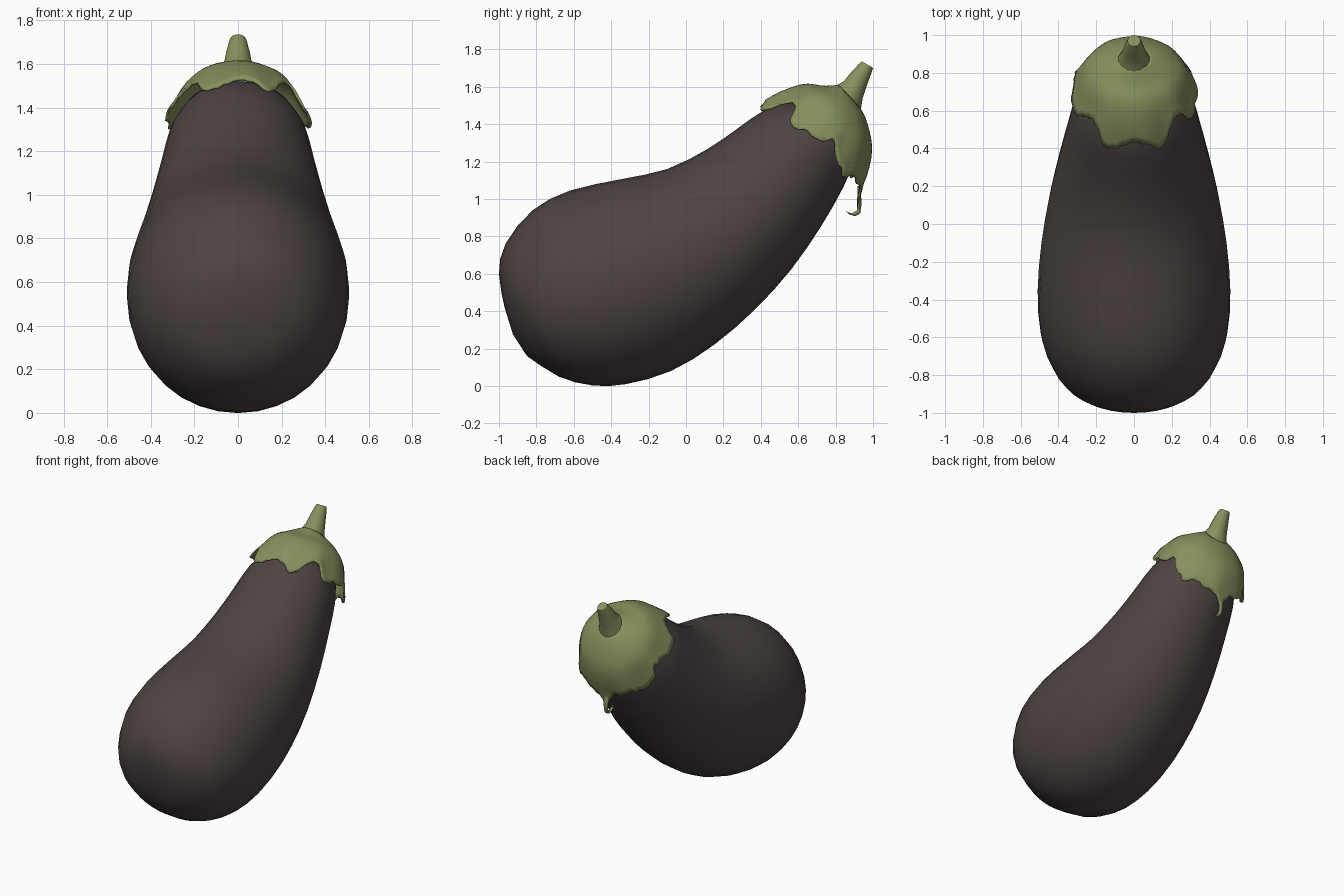
import bpy, bmesh, math, random
from mathutils import Vector

if "Cube" in bpy.data.objects:
    bpy.data.objects.remove(bpy.data.objects["Cube"])

random.seed(4)


def material(name, rgb):
    m = bpy.data.materials.new(name)
    m.diffuse_color = (*rgb, 1)
    m.use_nodes = True
    m.node_tree.nodes["Principled BSDF"].inputs["Base Color"].default_value = m.diffuse_color
    return m


purple = material("dark aubergine skin", (0.075, 0.058, 0.056))
green = material("leaf green", (0.24, 0.28, 0.11))


def section_point(sec, a, scale=1.0):
    """Sheared ellipse: upper (y,z), lower (y,z), half width."""
    uy, uz, ly, lz, w = sec
    c = Vector((0, (uy + ly) / 2, (uz + lz) / 2))
    up = Vector((0, uy, uz)) - c
    return c + (up * math.cos(a) + Vector((w, 0, 0)) * math.sin(a)) * scale


def sample(secs, t):
    """Catmull-Rom interpolation between the sections."""
    i = min(int(t), len(secs) - 2)
    f = t - i
    p = [secs[max(0, min(len(secs) - 1, k))] for k in range(i - 1, i + 3)]
    return [0.5 * (2 * b + (c - a) * f + (2 * a - 5 * b + 4 * c - d) * f * f
                   + (3 * b - a - 3 * c + d) * f ** 3) for a, b, c, d in zip(*p)]


def skin(name, rows, mat, start=None, end=None, angle=60):
    bm = bmesh.new()
    rings = [[bm.verts.new(p) for p in r] for r in rows]
    n = len(rings[0])
    for r0, r1 in zip(rings, rings[1:]):
        for j in range(n):
            bm.faces.new((r0[j], r0[(j + 1) % n], r1[(j + 1) % n], r1[j]))
    for pole, ring in ((start, rings[0]), (end, rings[-1])):
        if pole:
            v = bm.verts.new(pole)
            for j in range(n):
                bm.faces.new((v, ring[j], ring[(j + 1) % n]))
    bmesh.ops.recalc_face_normals(bm, faces=bm.faces)
    me = bpy.data.meshes.new(name)
    bm.to_mesh(me)
    bm.free()
    me.materials.append(mat)
    ob = bpy.data.objects.new(name, me)
    bpy.context.collection.objects.link(ob)
    bpy.ops.object.select_all(action='DESELECT')
    ob.select_set(True)
    bpy.context.view_layer.objects.active = ob
    bpy.ops.object.shade_smooth_by_angle(angle=math.radians(angle))
    return ob


def angles(n):
    return [2 * math.pi * j / n for j in range(n)]


# Fruit body, from the blossom end to the neck
body = [
    (-0.97, 0.42, -0.85, 0.16, 0.17),
    (-1.00, 0.60, -0.68, 0.05, 0.33),
    (-0.965, 0.76, -0.50, 0.003, 0.43),
    (-0.82, 0.94, -0.32, 0.01, 0.495),
    (-0.62, 1.045, -0.08, 0.08, 0.51),
    (-0.35, 1.105, 0.15, 0.22, 0.49),
    (-0.10, 1.16, 0.37, 0.41, 0.45),
    (0.12, 1.27, 0.56, 0.62, 0.40),
    (0.28, 1.38, 0.72, 0.85, 0.355),
    (0.42, 1.475, 0.84, 1.06, 0.315),
    (0.56, 1.52, 0.91, 1.22, 0.25),
]
skin("fruit_body",
     [[section_point(sample(body, k / 2), a) for a in angles(32)]
      for k in range(2 * len(body) - 1)],
     purple, (0, -0.925, 0.275), (0, 0.80, 1.44))

# Calyx: leafy cap whose ragged length varies with the angle from the top
cap = [
    (0.82, 1.61, 0.93, 1.49, 0.08),
    (0.74, 1.605, 0.965, 1.42, 0.17),
    (0.63, 1.615, 0.995, 1.28, 0.255),
    (0.50, 1.57, 0.975, 1.15, 0.30),
    (0.40, 1.51, 0.935, 1.05, 0.33),
    (0.33, 1.46, 0.925, 0.95, 0.34),
]
lobes = [(0, 3.75), (10, 3.8), (22, 4.25), (32, 3.8), (42, 3.0), (52, 3.1),
         (65, 3.75), (85, 3.5), (95, 3.3), (105, 2.95), (115, 3.7), (130, 4.0),
         (145, 3.6), (155, 3.8), (165, 3.9), (174, 4.1), (180, 5.0)]


def lobe_length(a):
    d = math.degrees(a)
    d = min(d, 360 - d)
    for (d0, t0), (d1, t1) in zip(lobes, lobes[1:]):
        if d <= d1 + 1e-6:
            return t0 + (t1 - t0) * (d - d0) / (d1 - d0)
    return lobes[-1][1]


N, ROWS = 90, 12
ragged = [lobe_length(a) + (random.uniform(-0.18, 0.12) if j != N // 2 else 0)
          for j, a in enumerate(angles(N))]
rows = []
for k in range(ROWS + 1):
    s = k / ROWS
    row = []
    for j, a in enumerate(angles(N)):
        side = abs(math.sin(a))
        flare = 1 + 0.06 * side * s ** 5 + 0.012 * math.sin(9 * a) * s
        row.append(section_point(sample(cap, s * ragged[j]), a, flare))
    rows.append(row)
calyx = skin("calyx", rows, green)
mod = calyx.modifiers.new("thickness", 'SOLIDIFY')
mod.thickness = 0.012

# Stem
stem = [
    (0.81, 1.61, 0.935, 1.48, 0.085),
    (0.845, 1.63, 0.945, 1.54, 0.068),
    (0.885, 1.68, 0.97, 1.615, 0.055),
    (0.925, 1.722, 0.992, 1.675, 0.042),
    (0.94, 1.735, 1.0, 1.70, 0.034),
]
skin("stem", [[section_point(s, a) for a in angles(14)] for s in stem],
     green, end=(0, 0.97, 1.718), angle=40)

# Curled tip of the hanging back lobe
curl = [(0.925, 1.06, 0.028), (0.93, 0.98, 0.018), (0.922, 0.93, 0.015),
        (0.895, 0.915, 0.014), (0.865, 0.925, 0.011), (0.848, 0.942, 0.004)]
skin("calyx_curl",
     [[section_point((y - 0.009, z + 0.008, y + 0.009, z - 0.008, w), a) for a in angles(8)]
      for y, z, w in curl], green, (0, 0.925, 1.07), (0, 0.843, 0.947))
